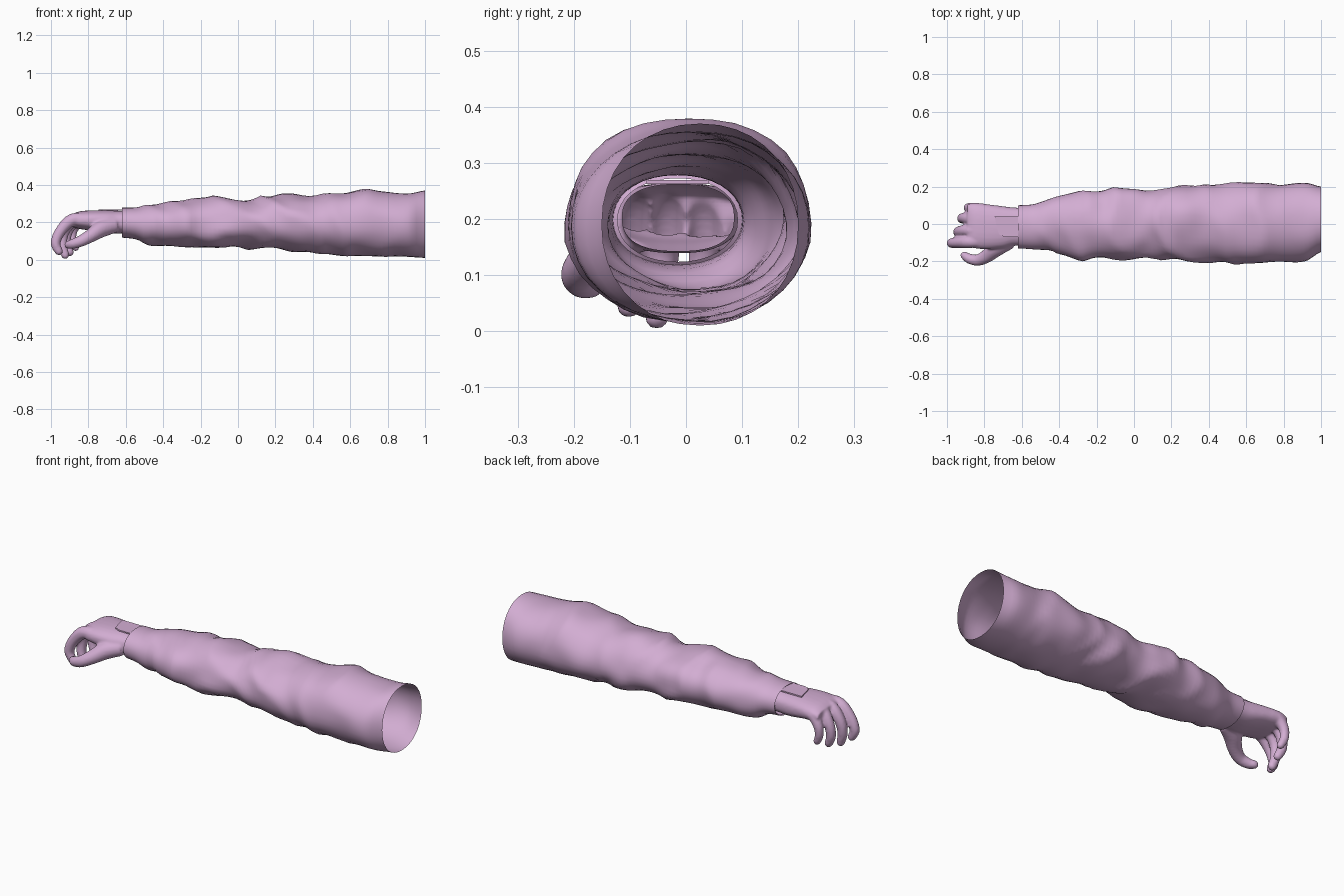
import bpy, bmesh, math
from mathutils import Vector, noise

if "Cube" in bpy.data.objects:
    bpy.data.objects.remove(bpy.data.objects["Cube"])

mat = bpy.data.materials.new("dusty pink")
mat.diffuse_color = (0.65, 0.42, 0.65, 1)
mat.use_nodes = True
mat.node_tree.nodes["Principled BSDF"].inputs["Base Color"].default_value = mat.diffuse_color


def spline(keys, t):
    """Catmull-Rom value at parameter t (0..len-1) through a list of tuples."""
    i = min(int(t), len(keys) - 2)
    f = t - i
    p = [Vector(keys[max(0, min(len(keys) - 1, i + k))]) for k in (-1, 0, 1, 2)]
    return 0.5 * (2 * p[1] + (p[2] - p[0]) * f + (2 * p[0] - 5 * p[1] + 4 * p[2] - p[3]) * f * f
                  + (3 * p[1] - p[0] - 3 * p[2] + p[3]) * f ** 3)


def at_x(keys, x):
    """Interpolate rows (x, ...) by their first column."""
    for i in range(len(keys) - 1):
        a, b = keys[i][0], keys[i + 1][0]
        if x <= b or i == len(keys) - 2:
            return spline(keys, i + max(0, min(1, (x - a) / (b - a))))


def skin(bm, rings, caps=False):
    vs = [[bm.verts.new(p) for p in r] for r in rings]
    n = len(vs[0])
    for a, b in zip(vs, vs[1:]):
        for j in range(n):
            bm.faces.new((a[j], a[(j + 1) % n], b[(j + 1) % n], b[j]))
    if caps:
        bm.faces.new(vs[0][::-1])
        bm.faces.new(vs[-1])


def finish(bm, name, angle):
    bmesh.ops.recalc_face_normals(bm, faces=bm.faces)
    me = bpy.data.meshes.new(name)
    bm.to_mesh(me)
    bm.free()
    ob = bpy.data.objects.new(name, me)
    bpy.context.collection.objects.link(ob)
    me.materials.append(mat)
    bpy.ops.object.select_all(action='DESELECT')
    ob.select_set(True)
    bpy.context.view_layer.objects.active = ob
    bpy.ops.object.shade_smooth_by_angle(angle=math.radians(angle))
    return ob


def oval(x, y0, y1, z0, z1, n, power=1.0):
    pts = []
    for j in range(n):
        a = 2 * math.pi * j / n
        c, s = math.cos(a), math.sin(a)
        c = math.copysign(abs(c) ** power, c)
        s = math.copysign(abs(s) ** power, s)
        pts.append(Vector((x, (y0 + y1) / 2 + c * (y1 - y0) / 2, (z0 + z1) / 2 + s * (z1 - z0) / 2)))
    return pts


# Sleeve: rows of x, y min, y max, z min, z max
sleeve_keys = [(-.62, -.130, .100, .118, .278), (-.54, -.135, .105, .108, .280),
               (-.49, -.140, .125, .080, .298), (-.42, -.150, .155, .075, .302),
               (-.30, -.190, .168, .065, .315), (-.22, -.182, .178, .068, .328),
               (-.10, -.198, .190, .062, .332), (0, -.192, .203, .060, .328),
               (.10, -.180, .185, .052, .333), (.20, -.190, .190, .045, .350),
               (.27, -.202, .212, .042, .345), (.40, -.203, .207, .035, .338),
               (.55, -.213, .225, .022, .362), (.67, -.213, .222, .015, .378),
               (.78, -.205, .215, .018, .362), (.92, -.198, .220, .014, .356),
               (1.0, -.150, .200, .010, .370)]


def wrinkle(x, p, a):
    # slanted ridges wrapping the arm plus broad crumples, fading at both ends
    fade = max(0, min(1, (x + .56) / .12)) * max(0, min(1, (.97 - x) / .25))
    elbow = 0.6 + 0.8 * math.exp(-((x - .05) / .35) ** 2)
    warp = noise.noise(p * 4.0)
    ridge = 1 - 2 * abs(math.sin(13 * x + 1.6 * math.sin(a + .6) + 2.2 * warp))
    mask = 0.5 + 0.5 * noise.noise(Vector((x * 3 + 7, p.y * 5, p.z * 5)))
    return fade * elbow * (0.011 * ridge * mask + 0.014 * noise.noise(p * 7) - 0.002)


bm = bmesh.new()
rings, n_rings, sides = [], 70, 36
for i in range(n_rings + 1):
    x = -.62 + 1.62 * i / n_rings
    k = at_x(sleeve_keys, x)
    ring = oval(x, k[1], k[2], k[3], k[4], sides, 0.94)
    mid = Vector((x, (k[1] + k[2]) / 2, (k[3] + k[4]) / 2))
    for j, p in enumerate(ring):
        d = (p - mid).normalized()
        p += d * wrinkle(x, p, 2 * math.pi * j / sides)
        p.z = max(p.z, .006)
    rings.append(ring)
# cuff hem turned inwards
hem = rings[0]
c = sum(hem, Vector()) / sides
rings.insert(0, [Vector((-.615, *(c + (p - c) * 0.93).yz)) for p in hem])
skin(bm, rings)
finish(bm, "sleeve", 40)

# Hand: palm loft, curled fingers and thumb, fused by remesh
bm = bmesh.new()
palm_keys = [(-.55, -.115, .085, .145, .262), (-.64, -.115, .088, .140, .262),
             (-.70, -.130, .095, .140, .264), (-.78, -.135, .105, .155, .264),
             (-.85, -.130, .112, .165, .258), (-.89, -.115, .105, .180, .240)]
skin(bm, [oval(*spline(palm_keys, i / 4), 28, 0.8) for i in range(21)], True)


def digit(path):
    """Round-tipped tube through rows of x, y, z, radius."""
    n = (len(path) - 1) * 5
    pts = [spline(path, i / 5) for i in range(n + 1)]
    rings = []
    for i, p in enumerate(pts):
        t = (pts[min(i + 1, n)] - pts[max(i - 1, 0)]).to_3d().normalized()
        u = t.cross(Vector((.05, 1, .1))).normalized()
        v = t.cross(u)
        rings.append([p.to_3d() + p.w * (u * math.cos(a) + v * math.sin(a))
                      for a in (2 * math.pi * j / 14 for j in range(14))])
    skin(bm, rings, True)
    bmesh.ops.create_icosphere(bm, subdivisions=2, radius=pts[-1].w)
    bm.verts.ensure_lookup_table()
    bmesh.ops.translate(bm, verts=bm.verts[-42:], vec=pts[-1].to_3d())


digit([(-.80, -.090, .215, .034), (-.885, -.095, .213, .034), (-.945, -.100, .155, .029),
       (-.972, -.102, .090, .026), (-.955, -.102, .045, .022)])      # index
digit([(-.80, -.035, .218, .034), (-.875, -.035, .215, .034), (-.925, -.038, .155, .029),
       (-.938, -.045, .085, .026), (-.922, -.052, .025, .022)])      # middle
digit([(-.80, .025, .218, .033), (-.865, .028, .213, .033), (-.908, .032, .155, .028),
       (-.918, .028, .090, .025), (-.898, .020, .040, .022)])        # ring
digit([(-.80, .078, .212, .031), (-.850, .083, .205, .031), (-.882, .088, .155, .025),
       (-.885, .085, .105, .022), (-.868, .078, .065, .020)])        # little
digit([(-.66, -.090, .185, .042), (-.73, -.125, .165, .046), (-.785, -.170, .130, .037),
       (-.835, -.193, .102, .031), (-.880, -.185, .085, .027), (-.905, -.168, .080, .022)])  # thumb
hand = finish(bm, "hand", 60)
rm = hand.modifiers.new("fuse", 'REMESH')
rm.mode = 'VOXEL'
rm.voxel_size = 0.007
sm = hand.modifiers.new("soften", 'SMOOTH')
sm.factor, sm.iterations = 0.5, 5
bpy.ops.object.modifier_apply(modifier="fuse")
bpy.ops.object.modifier_apply(modifier="soften")
# open the wrist inside the cuff and close up the extents
bm = bmesh.new()
bm.from_mesh(hand.data)
bmesh.ops.delete(bm, geom=[v for v in bm.verts if v.co.x > -.585], context='VERTS')
lo = min(v.co.x for v in bm.verts)
for v in bm.verts:
    if v.co.x < -.85:
        v.co.x = -.85 + (v.co.x + .85) * (.15 / (-.85 - lo))
bm.to_mesh(hand.data)
bm.free()
hand.data.materials.clear()
hand.data.materials.append(mat)
bpy.ops.object.shade_smooth_by_angle(angle=math.radians(60))

# Thin raised flap on the back of the hand
bm = bmesh.new()
outline = [(-.600, -.070), (-.690, -.070), (-.722, -.055), (-.735, -.010), (-.745, .040), (-.600, .040)]
f = bm.faces.new([bm.verts.new((x, y, .262)) for x, y in outline])
up = bmesh.ops.extrude_face_region(bm, geom=[f])
bmesh.ops.translate(bm, verts=[g for g in up["geom"] if isinstance(g, bmesh.types.BMVert)], vec=(0, 0, .007))
finish(bm, "hand_flap", 30)
